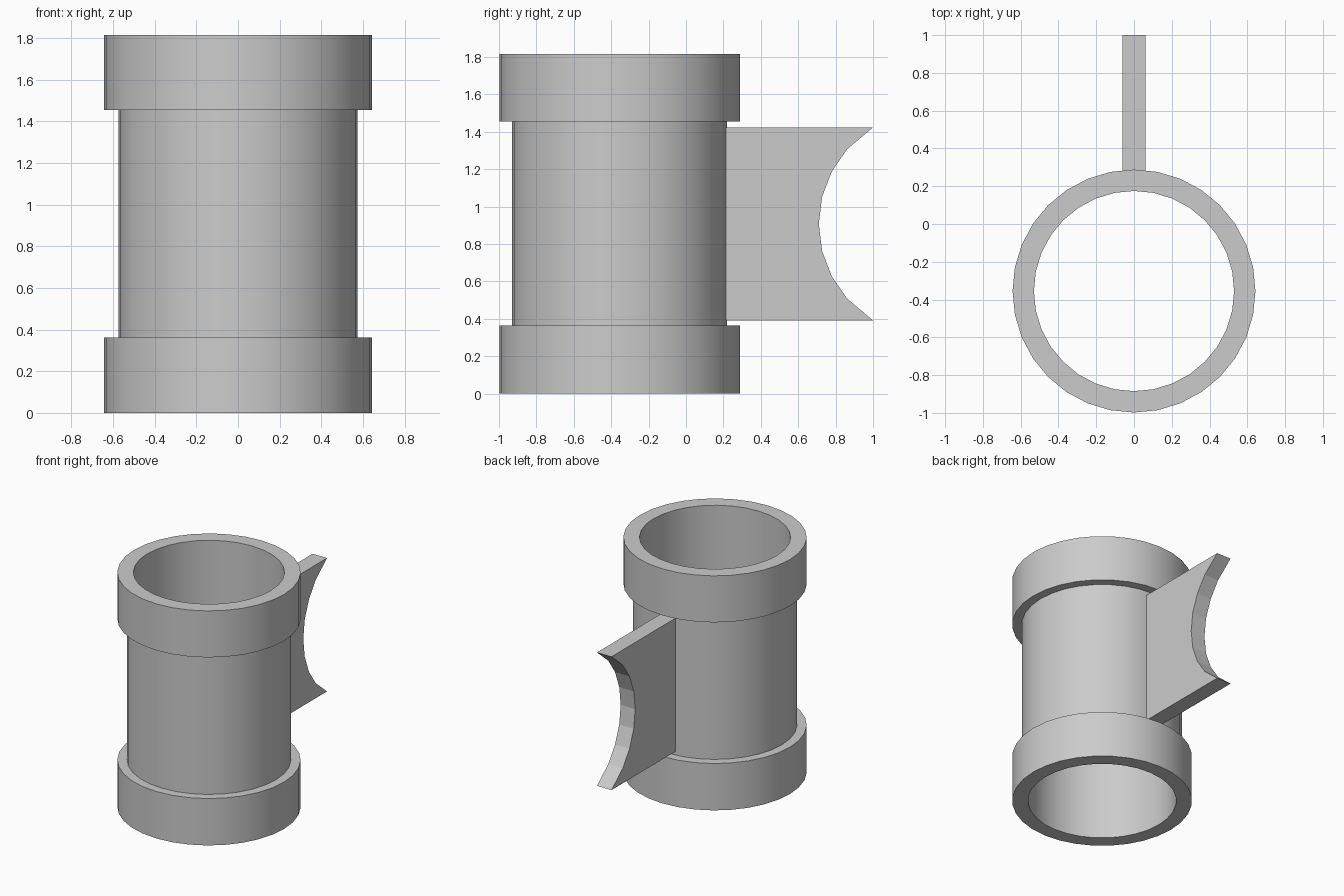
import bpy, bmesh
from math import sin, cos, pi, radians, sqrt

if "Cube" in bpy.data.objects:
    bpy.data.objects.remove(bpy.data.objects["Cube"])

SIDES = 32
CENTRE_Y = -0.355


def make_object(name, bm):
    bmesh.ops.recalc_face_normals(bm, faces=bm.faces[:])
    mesh = bpy.data.meshes.new(name)
    bm.to_mesh(mesh)
    bm.free()
    obj = bpy.data.objects.new(name, mesh)
    bpy.context.collection.objects.link(obj)
    return obj


def lathe(name, profile):
    """Revolve a closed (radius, z) profile around the pipe axis."""
    bm = bmesh.new()
    rings = [[bm.verts.new((r * sin(2 * pi * i / SIDES),
                            CENTRE_Y + r * cos(2 * pi * i / SIDES), z))
              for r, z in profile] for i in range(SIDES)]
    n = len(profile)
    for i in range(SIDES):
        a, b = rings[i], rings[(i + 1) % SIDES]
        for j in range(n):
            k = (j + 1) % n
            bm.faces.new((a[j], a[k], b[k], b[j]))
    return make_object(name, bm)


# Hollow pipe with a thick collar at each end
pipe = lathe("collared_pipe", [
    (0.53, 0), (0.643, 0), (0.643, 0.363), (0.575, 0.363),
    (0.575, 1.455), (0.643, 1.455), (0.643, 1.815), (0.53, 1.815)])
bpy.context.view_layer.objects.active = pipe
pipe.select_set(True)
bpy.ops.object.shade_smooth_by_angle(angle=radians(30))

# Flat fin whose free end is scooped out by a round cut
R, MID_Z, HALF = 0.602, 0.9075, 0.516
arc_y = 0.71 + R
arc = [(arc_y - R * cos(radians(a)), MID_Z + R * sin(radians(a)))
       for a in (-41.5, -27.7, -13.85, 0, 13.85, 27.7, 41.5)]
outline = ([(0.20, MID_Z - HALF), (1.0, MID_Z - HALF)] + arc +
           [(1.0, MID_Z + HALF), (0.20, MID_Z + HALF)])
bm = bmesh.new()
face = bm.faces.new([bm.verts.new((-0.062, y, z)) for y, z in outline])
ext = bmesh.ops.extrude_face_region(bm, geom=[face], use_keep_orig=True)
bmesh.ops.translate(bm, vec=(0.124, 0, 0),
                    verts=[g for g in ext["geom"] if isinstance(g, bmesh.types.BMVert)])
make_object("scooped_fin", bm)
